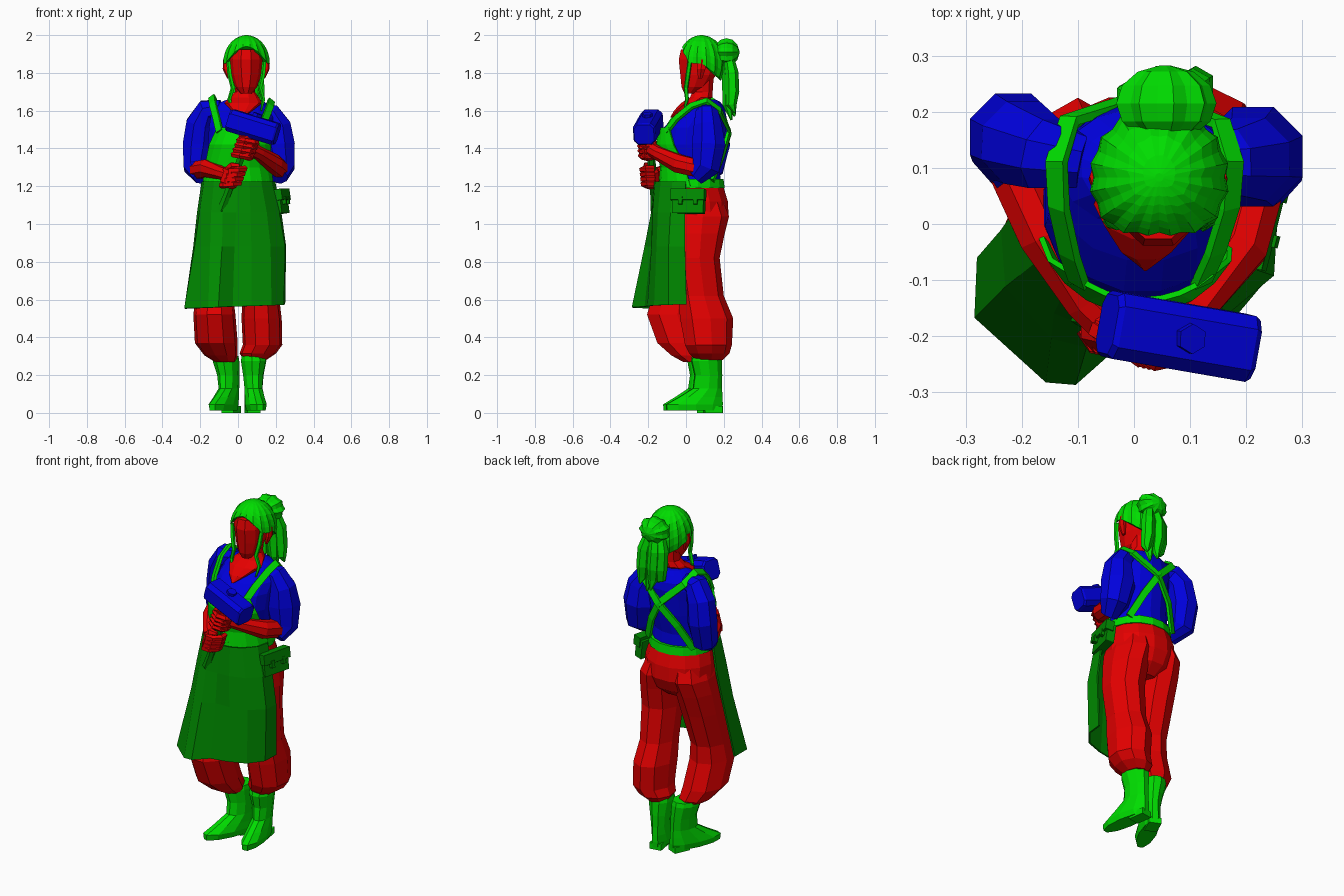
import bpy, bmesh, math
from mathutils import Vector, Matrix

def material(name, rgb):
    m = bpy.data.materials.new(name)
    m.diffuse_color = (*rgb, 1)
    return m

GREEN = material("bright green", (0.0, 0.72, 0.0))
DARK = material("dark green", (0.0, 0.26, 0.0))
RED = material("red", (0.78, 0.0, 0.0))
BLUE = material("blue", (0.0, 0.0, 0.72))

def make(name, rings, mat, closed=True, caps=True, thick=0):
    """Skin a list of equal-length point rings."""
    bm = bmesh.new()
    vs = [[bm.verts.new(p) for p in r] for r in rings]
    n = len(vs[0])
    for a, b in zip(vs, vs[1:]):
        for i in range(n if closed else n - 1):
            j = (i + 1) % n
            bm.faces.new((a[i], a[j], b[j], b[i]))
    if closed and caps:
        bm.faces.new(vs[0])
        bm.faces.new(vs[-1])
    bmesh.ops.recalc_face_normals(bm, faces=bm.faces)
    me = bpy.data.meshes.new(name)
    bm.to_mesh(me)
    bm.free()
    me.materials.append(mat)
    ob = bpy.data.objects.new(name, me)
    bpy.context.collection.objects.link(ob)
    if thick:
        s = ob.modifiers.new("thickness", 'SOLIDIFY')
        s.thickness = thick
        s.offset = 0
    return ob

def loft(name, rings, n, mat, rot=0, pivot=(0, 0)):
    """Stack horizontal ellipses (x, y, z, rx, ry), optionally turned about z."""
    out = []
    for x, y, z, rx, ry in rings:
        ring = []
        for i in range(n):
            a = 2 * math.pi * (i + 0.5) / n
            p = Vector((x - pivot[0] + rx * math.sin(a), y - pivot[1] - ry * math.cos(a), z))
            ring.append(Matrix.Rotation(rot, 3, 'Z') @ p + Vector((*pivot, 0)))
        out.append(ring)
    return make(name, out, mat)

def tube(name, pts, n, mat, ref=(0, 1, 0), angles=None):
    """Tube through (x, y, z, radius) points; angles (degrees) override an even section."""
    P = [Vector(p[:3]) for p in pts]
    ang = [math.radians(a) for a in angles] if angles else [2 * math.pi * (k + 0.5) / n for k in range(n)]
    out = []
    for i, p in enumerate(P):
        t = (P[min(i + 1, len(P) - 1)] - P[max(i - 1, 0)]).normalized()
        u = t.cross(Vector(ref)).normalized()
        v = t.cross(u)
        out.append([p + pts[i][3] * (math.cos(a) * u + math.sin(a) * v) for a in ang])
    return make(name, out, mat)

def ribbon(name, pts, mat, width=0.019, axis=(0.02, 0.06)):
    """Flat strap facing away from the torso centre."""
    P = [Vector(p) for p in pts]
    out = []
    for i, p in enumerate(P):
        t = (P[min(i + 1, len(P) - 1)] - P[max(i - 1, 0)]).normalized()
        o = (p - Vector((axis[0], axis[1], 1.45))).normalized()
        w = t.cross(o).normalized() * width
        o = w.cross(t).normalized() * 0.008
        out.append([p + w + o, p - w + o, p - w - o, p + w - o])
    return make(name, out, mat)

def box(name, loc, size, mat, rot=(0, 0, 0), bevel=0.0):
    bpy.ops.mesh.primitive_cube_add(size=1, location=loc, rotation=rot)
    ob = bpy.context.object
    ob.name = name
    ob.scale = size
    ob.data.materials.append(mat)
    if bevel:
        b = ob.modifiers.new("bevel", 'BEVEL')
        b.width = bevel
        b.segments = 1
    return ob

# Blouse torso
BODY = [(0, .03, 1.20, .172, .160), (0, .03, 1.30, .165, .150), (.01, .03, 1.42, .172, .175),
        (.015, .045, 1.51, .172, .168), (.02, .075, 1.565, .168, .142), (.02, .10, 1.61, .155, .108),
        (.025, .10, 1.645, .12, .085), (.03, .09, 1.66, .085, .065)]
loft("blouse", BODY, 16, BLUE)
# Bare chest: V-shaped wedge rising to the neck
V = [(.02, -.072, 1.565, .008, .012), (.022, -.03, 1.60, .055, .035), (.028, .035, 1.64, .1, .065),
     (.033, .08, 1.67, .078, .062), (.037, .088, 1.70, .052, .056), (.042, .09, 1.79, .055, .06)]
loft("chest_and_neck", V, 10, RED)

# Head and ears
loft("head", [(.043, .02, 1.69, .028, .03), (.043, .045, 1.725, .058, .072), (.043, .065, 1.79, .08, .1),
              (.043, .07, 1.87, .088, .114), (.043, .065, 1.925, .076, .096)], 10, RED)
for s in (-1, 1):
    loft("ear", [(.043 + s * .092, .075, 1.77, .008, .012), (.043 + s * .108, .08, 1.82, .016, .026),
                 (.043 + s * .11, .085, 1.87, .012, .022)], 6, RED)

# Combed hair cap: ridged dome, parted in front and dropping to the nape
rings = []
for k in range(8):
    ring = []
    for i in range(32):
        a = 2 * math.pi * i / 32
        back = (1 - math.cos(a)) / 2
        rim = 1.94 - 0.09 * min(1, back * 4) - 0.09 * max(0, back * 2 - 1)
        th = max(.06, math.acos((rim - 1.85) / .15) * k / 7)
        g = 1 + (.03 if i % 2 else -.025) * min(1, k / 2)
        z = math.cos(th)
        ring.append((.045 + .122 * g * math.sin(th) * math.sin(a),
                     .083 - .126 * g * math.sin(th) * math.cos(a), 1.85 + .15 * z))
    rings.append(ring)
make("hair_cap", rings, GREEN)

# Ridged bun and hanging tail
rings = []
for k in range(7):
    th = .1 + (math.pi - .2) * k / 6
    rings.append([(.055 + .086 * (1 + .07 * (-1) ** i) * math.sin(th) * math.cos(math.pi * i / 9),
                   .215 - .068 * math.cos(th),
                   1.91 + .07 * (1 + .07 * (-1) ** i) * math.sin(th) * math.sin(math.pi * i / 9)) for i in range(18)])
make("hair_bun", rings, GREEN)
for i, (dx, tip) in enumerate([(-.055, 1.62), (-.02, 1.57), (.016, 1.55), (.05, 1.59)]):
    x, y = .055 + dx, .225 + .018 * (i % 2)
    tube("hair_tail", [(.055 + dx * .5, y - .02, 1.90, .025), (x, y, 1.80, .035), (x + .005, y + .003, 1.70, .036),
                       (x + .012, y - .003, 1.63, .028), (x + .018, y + .015, tip, .005)], 6, GREEN)
# Loose curls beside the face
for s in (-1, 1):
    tube("hair_curl", [(.045 + s * dx, y, z, r) for dx, y, z, r in
                       [(.095, .02, 1.86, .012), (.088, .01, 1.79, .013), (.072, .0, 1.72, .012),
                        (.09, .005, 1.66, .011), (.078, -.01, 1.60, .004)]], 5, GREEN)

# Puffed sleeves
tube("sleeve_right", [(-.09, .11, 1.61, .05), (-.16, .125, 1.60, .068), (-.2, .145, 1.53, .08), (-.215, .155, 1.42, .084),
                      (-.22, .135, 1.30, .072), (-.19, .065, 1.255, .05)], 8, BLUE)
tube("sleeve_left", [(.11, .11, 1.60, .05), (.17, .11, 1.58, .064), (.205, .115, 1.52, .08), (.212, .12, 1.42, .096),
                     (.225, .105, 1.30, .08), (.215, .05, 1.25, .05)], 8, BLUE)

# Forearms
tube("forearm_right", [(-.215, .1, 1.285, .05), (-.16, -.02, 1.295, .05), (-.09, -.14, 1.27, .036), (-.045, -.185, 1.255, .036)], 8, RED, (0, 0, 1))
tube("forearm_left", [(.225, .08, 1.29, .05), (.19, -.04, 1.32, .052), (.11, -.15, 1.375, .037), (.065, -.19, 1.40, .037)], 8, RED, (0, 0, 1))

# Hammer: handle and chamfered square head
top, low = Vector((.105, -.205, 1.585)), Vector((-.09, -.16, 1.07))
axis = (top - low).normalized()
tube("hammer_handle", [(*low, .027), (*low.lerp(top, .15), .022), (*low.lerp(top, .9), .021)], 6, DARK)
tube("hammer_tip", [(*low.lerp(top, .85), .027), (*top, .027)], 6, BLUE)
u = Vector((.26, -.045, -.08)).normalized()
mid = Vector((.08, -.2, 1.513))
SECTION = [q + d for q in (45, 135, 225, 315) for d in (-13, 13)]
tube("hammer_head", [(*(mid + u * d), r) for d, r in ((-.135, .062), (-.125, .07), (.125, .07), (.135, .062))], 8, BLUE, axis, SECTION)

# Gripping hands: palm plus four curled fingers and a thumb
for side, z, s in (("right", 1.25, -1), ("left", 1.40, 1)):
    c = low.lerp(top, (z - low.z) / (top.z - low.z))
    tube("palm_" + side, [(*(c + axis * d + Vector((s * .015, -.012, 0))), r) for d, r in
                          ((-.058, .034), (-.04, .05), (.03, .05), (.055, .03))], 8, RED)
    for k in range(4):
        f = c + axis * (-.042 + .027 * k)
        tube("finger_" + side, [(*(f + Vector((s * a, b, -.15 * a))), .0165) for a, b in
                                ((.052, -.015), (.035, -.045), (-.01, -.054), (-.045, -.03), (-.04, .01))], 5, RED, axis)
    tube("thumb_" + side, [(*(c + Vector((s * .045, -.01, .03))), .02), (*(c + Vector((s * .01, -.035, .062))), .018),
                           (*(c + Vector((-s * .03, -.035, .058))), .012)], 5, RED)

# Apron bib: front arc of the torso, narrowing upward
bib = []
for (x, y, z, rx, ry), span in zip(BODY[:4], (88, 78, 60, 42)):
    bib.append([(x + (rx + .012) * math.sin(math.radians(span * i / 4)),
                 y - (ry + .012) * math.cos(math.radians(span * i / 4)), z) for i in range(-4, 5)])
make("apron_bib", bib, GREEN, closed=False, thick=.01)

# Waist band and shoulder straps crossing on the back
loft("waist_band", [(0, .03, 1.19, .188, .178), (0, .03, 1.238, .184, .172)], 16, GREEN)
ribbon("strap_right", [(-.098, -.105, 1.49), (-.115, -.055, 1.565), (-.134, .03, 1.64), (-.138, .11, 1.672), (-.115, .185, 1.62),
                       (.02, .228, 1.49), (.09, .195, 1.37), (.15, .14, 1.23)], GREEN)
ribbon("strap_left", [(.12, -.105, 1.49), (.145, -.05, 1.56), (.17, .03, 1.625), (.176, .11, 1.652), (.155, .18, 1.60),
                      (.02, .231, 1.49), (-.08, .195, 1.37), (-.15, .14, 1.23)], GREEN)

# Apron skirt swung to one side
SKIRT = [
    (1.225, 1.225, [(-.188, .02), (-.175, -.07), (-.125, -.125), (-.07, -.155), (0, -.165), (.06, -.158), (.12, -.13), (.175, -.07), (.192, .0)]),
    (1.06, 1.06, [(-.212, .02), (-.2, -.09), (-.14, -.155), (-.08, -.18), (-.01, -.175), (.065, -.172), (.15, -.145), (.215, -.08), (.225, -.005)]),
    (.88, .88, [(-.232, -.01), (-.225, -.11), (-.145, -.2), (-.085, -.215), (-.02, -.18), (.07, -.178), (.17, -.152), (.245, -.09), (.25, -.005)]),
    (.55, .575, [(-.275, -.06), (-.28, -.165), (-.155, -.278), (-.105, -.282), (-.03, -.215), (.07, -.2), (.175, -.165), (.238, -.09), (.245, .003)])]
make("apron_skirt", [[(x, y, z0 + (z1 - z0) * i / 8) for i, (x, y) in enumerate(p)] for z0, z1, p in SKIRT],
     DARK, closed=False, thick=.01)

# Hip pouch with flap and buckles
R = (0, math.radians(-8), math.radians(-14))
box("pouch", (.222, .015, 1.11), (.05, .17, .11), DARK, R, .012)
box("pouch_flap", (.23, .012, 1.155), (.05, .185, .06), DARK, R, .01)
for y in (-.03, .05):
    box("pouch_buckle", (.252 + y * .2, y, 1.125), (.02, .022, .04), DARK, R)

# Trousers
loft("trouser_seat", [(0, .03, 1.22, .172, .165), (0, .048, 1.12, .198, .178), (0, .055, 1.04, .2, .175),
                      (0, .05, .97, .17, .15), (0, .04, .92, .1, .1)], 14, RED)
loft("trouser_leg_left", [(.085, .05, 1.14, .08, .14), (.1, .06, 1.04, .106, .168), (.112, .055, .95, .108, .15), (.118, .05, .82, .108, .128),
                          (.12, .075, .62, .098, .125), (.125, .105, .50, .108, .145), (.13, .115, .36, .106, .128),
                          (.105, .12, .315, .098, .11), (.09, .12, .28, .06, .075)], 9, RED)
loft("trouser_leg_right", [(-.085, .05, 1.14, .08, .14), (-.1, .06, 1.04, .106, .165), (-.11, .04, .95, .108, .15), (-.115, .01, .82, .108, .13),
                           (-.125, -.055, .62, .1, .13), (-.125, -.07, .52, .113, .145), (-.115, -.02, .37, .115, .14),
                           (-.09, .025, .305, .09, .11), (-.068, .05, .27, .055, .07)], 9, RED)

# Boots: sole, foot and shaft in one stack, with a heel block
def boot(side, x, y, lean, rot):
    rings = [(0, -.005, .012, .048, .155), (0, -.005, .045, .056, .158), (0, .03, .085, .052, .12),
             (0, .065, .13, .048, .08), (lean * .4, .07, .2, .055, .076), (lean, .06, .275, .068, .084), (lean, .06, .30, .064, .078)]
    loft("boot_" + side, [(x + a, y + b, z, rx, ry) for a, b, z, rx, ry in rings], 10, GREEN, rot=rot, pivot=(x, y + .065))
    h = Vector((x, y + .065, .018)) + Matrix.Rotation(rot, 3, 'Z') @ Vector((0, .03, 0))
    box("boot_heel_" + side, h, (.07, .095, .036), GREEN, (0, 0, rot), .006)

boot("left", .082, .048, 0, math.radians(9))
boot("right", -.048, .022, -.015, math.radians(-24))
